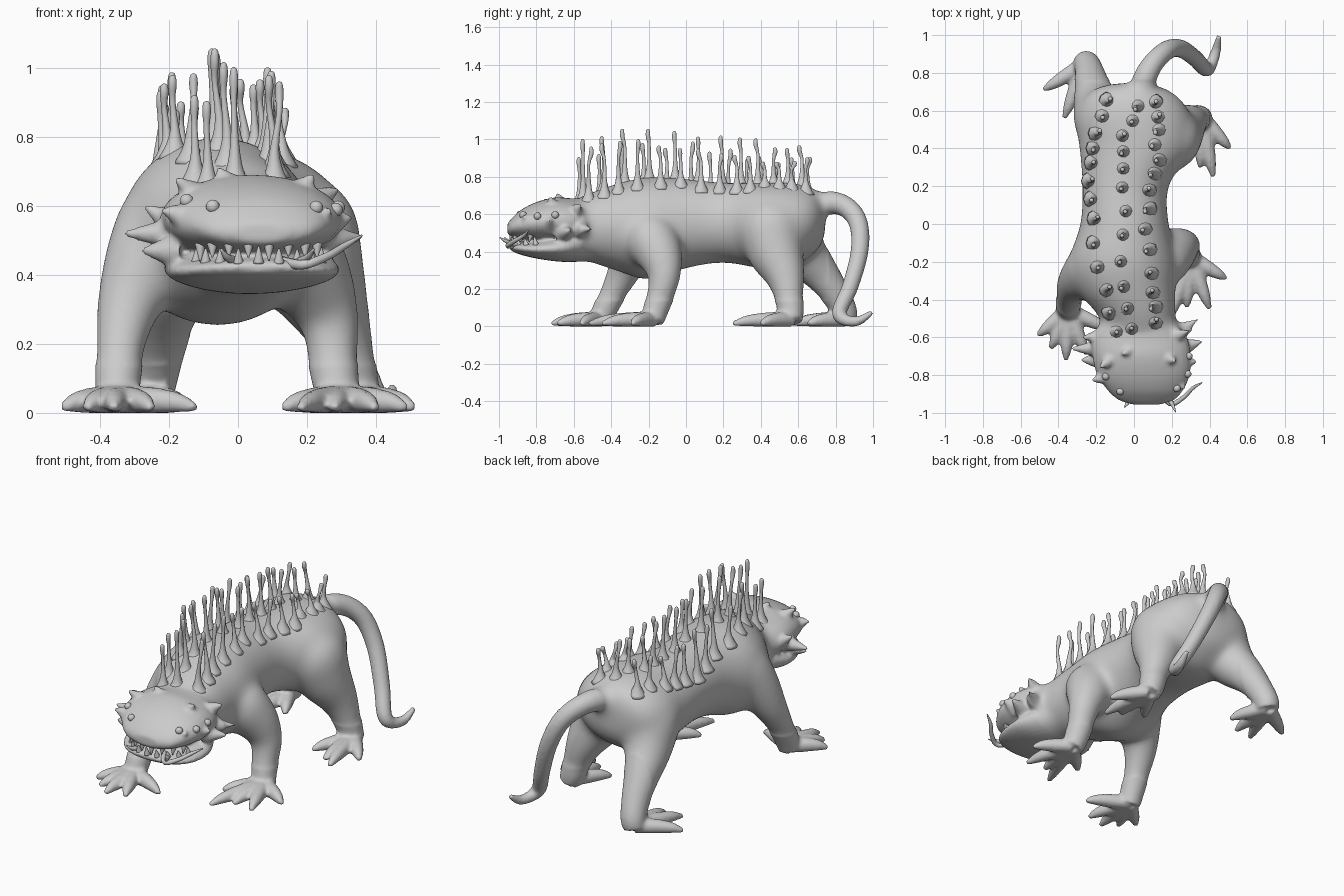
import bpy, bmesh, math, random
from mathutils import Vector
from mathutils.bvhtree import BVHTree

random.seed(4)
old = bpy.data.objects.get("Cube")
if old:
    bpy.data.objects.remove(old, do_unlink=True)

hide = bpy.data.materials.new("grey_hide")
hide.use_nodes = True
hide.diffuse_color = (0.6, 0.6, 0.6, 1)
hide.node_tree.nodes["Principled BSDF"].inputs["Base Color"].default_value = (0.6, 0.6, 0.6, 1)


def smooth_path(points, steps):
    """Catmull-Rom interpolation of equal-length tuples."""
    pts = [Vector(p) for p in points]
    pts = [pts[0] * 2 - pts[1]] + pts + [pts[-1] * 2 - pts[-2]]
    out = []
    for a, b, c, d in zip(pts, pts[1:], pts[2:], pts[3:]):
        for i in range(steps):
            t = i / steps
            out.append(0.5 * (2 * b + (c - a) * t + (2 * a - 5 * b + 4 * c - d) * t * t
                              + (3 * b - a - 3 * c + d) * t ** 3))
    return out + [pts[-2]]


def skin_rings(bm, rings):
    rows = [[bm.verts.new(p) for p in ring] for ring in rings]
    n = len(rows[0])
    for r, s in zip(rows, rows[1:]):
        for i in range(n):
            bm.faces.new((r[i], r[(i + 1) % n], s[(i + 1) % n], s[i]))
    bm.faces.new(rows[0][::-1])
    bm.faces.new(rows[-1])


def hull(bm, stations, sides=32, steps=5):
    """Loft of ellipses along y: (y, centre x, half width, bottom z, top z)."""
    rings = []
    for y, cx, w, lo, hi in smooth_path(stations, steps):
        angles = [math.tau * i / sides for i in range(sides)]
        rings.append([Vector((cx + w * math.cos(a), y, (lo + hi) / 2 + (hi - lo) / 2 * math.sin(a)))
                      for a in angles])
    skin_rings(bm, rings)


def tube(bm, points, sides=16, steps=5):
    """Round tube along a curve of (x, y, z, radius)."""
    path = smooth_path(points, steps)
    centres = [p.to_3d() for p in path]
    rings, turn, last = [], None, None
    for i, c in enumerate(centres):
        t = (centres[min(i + 1, len(path) - 1)] - centres[max(i - 1, 0)]).normalized()
        turn = t.to_track_quat('Z', 'Y') if last is None else last.rotation_difference(t) @ turn
        last = t
        r = max(path[i][3], 0.002)
        rings.append([c + turn @ Vector((r * math.cos(math.tau * k / sides),
                                         r * math.sin(math.tau * k / sides), 0))
                      for k in range(sides)])
    skin_rings(bm, rings)


def spike(bm, base, tip, r):
    b, t = Vector(base), Vector(tip)
    tube(bm, [(*b, r), (*b.lerp(t, 0.5), r * 0.6), (*t, r * 0.15)], 12, 4)


def finish(name, bm):
    bmesh.ops.recalc_face_normals(bm, faces=bm.faces)
    mesh = bpy.data.meshes.new(name)
    bm.to_mesh(mesh)
    bm.free()
    mesh.materials.append(hide)
    ob = bpy.data.objects.new(name, mesh)
    bpy.context.collection.objects.link(ob)
    mesh.shade_smooth()
    return ob


# Torso, head and jaw
bm = bmesh.new()
hull(bm, [(-.62, .03, .17, .39, .66), (-.5, .02, .2, .34, .72), (-.35, -.04, .26, .29, .77),
          (-.2, -.06, .285, .25, .80), (0, -.05, .235, .31, .79), (.2, -.045, .23, .34, .77),
          (.4, .01, .3, .31, .77), (.55, 0, .31, .31, .77), (.66, -.01, .26, .37, .75),
          (.72, -.02, .18, .43, .71), (.745, -.02, .08, .5, .65)])
hull(bm, [(-.5, .02, .19, .38, .69), (-.6, .03, .25, .43, .685), (-.7, .04, .26, .44, .69),
          (-.8, .05, .245, .45, .665), (-.88, .06, .2, .465, .625), (-.93, .065, .15, .48, .58),
          (-.955, .065, .08, .495, .55)])
hull(bm, [(-.5, .02, .18, .35, .57), (-.65, .035, .25, .345, .5), (-.78, .05, .24, .36, .465),
          (-.87, .06, .195, .38, .45), (-.915, .06, .14, .395, .445), (-.94, .06, .08, .41, .435)])

# Legs, each with its toe tips
legs = [
    ([(-.13, -.2, .6, .06), (-.19, -.22, .55, .15), (-.255, -.27, .45, .135),
      (-.315, -.32, .32, .098), (-.34, -.38, .2, .075), (-.348, -.43, .1, .067),
      (-.35, -.46, .03, .062)],
     [(-.51, -.59), (-.44, -.66), (-.36, -.72), (-.25, -.69), (-.12, -.56)]),
    ([(.08, -.22, .56, .06), (.14, -.2, .49, .14), (.215, -.14, .38, .125), (.265, -.115, .27, .09),
      (.275, -.14, .16, .075), (.285, -.165, .08, .067), (.3, -.18, .03, .062)],
     [(.49, -.29), (.4, -.45), (.28, -.44), (.18, -.52), (.13, -.33)]),
    ([(.1, .45, .6, .08), (.16, .45, .54, .18), (.22, .48, .4, .155), (.28, .53, .27, .11),
      (.32, .55, .16, .08), (.34, .56, .08, .07), (.36, .56, .03, .062)],
     [(.51, .4), (.42, .25), (.35, .3), (.23, .36)]),
    ([(-.1, .5, .6, .08), (-.15, .54, .54, .16), (-.19, .62, .4, .135), (-.22, .72, .28, .1),
      (-.235, .8, .17, .078), (-.25, .845, .08, .07), (-.26, .845, .03, .065)],
     [(-.48, .71), (-.37, .56), (-.26, .57), (-.15, .65)]),
]
for path, toes in legs:
    tube(bm, path, 24)
    foot = Vector(path[-1][:2])
    for toe in toes:
        tip = Vector(toe)
        mid, knuckle = foot.lerp(tip, .4), foot.lerp(tip, .75)
        tube(bm, [(*foot, .035, .045), (*mid, .036, .04), (*knuckle, .03, .03), (*tip, .014, .013)])

# Tail
tube(bm, [(.01, .6, .63, .08), (.07, .8, .66, .06), (.16, .91, .58, .052), (.24, .93, .42, .048),
          (.32, .88, .22, .044), (.38, .82, .08, .04), (.41, .85, .035, .032),
          (.435, .92, .03, .026), (.45, .995, .075, .014)], 20)

# Frill and brow horns
horns = [((-.16, -.66, .52), (-.33, -.66, .52)), ((-.16, -.6, .53), (-.27, -.6, .6)),
         ((-.17, -.72, .47), (-.28, -.72, .47)), ((.22, -.58, .52), (.36, -.49, .52)),
         ((.24, -.66, .5), (.36, -.62, .51)), ((.24, -.73, .54), (.33, -.73, .57)),
         ((-.1, -.7, .61), (-.18, -.76, .68)), ((0, -.66, .63), (-.06, -.69, .71)),
         ((.16, -.7, .62), (.22, -.73, .69)), ((.2, -.6, .6), (.29, -.56, .65)),
         ((-.13, -.8, .56), (-.22, -.83, .59)), ((.2, -.82, .55), (.27, -.87, .59))]
for base, tip in horns:
    spike(bm, base, tip, .055)

# Flatten the soles, then fuse everything into one skin
for v in bm.verts:
    v.co.z = max(v.co.z, 0)
body = finish("body", bm)
remesh = body.modifiers.new("fuse", 'REMESH')
remesh.mode = 'VOXEL'
remesh.voxel_size = .01
relax = body.modifiers.new("relax", 'SMOOTH')
relax.factor = .5
relax.iterations = 5
graph = bpy.context.evaluated_depsgraph_get()
fused = bpy.data.meshes.new_from_object(body.evaluated_get(graph), depsgraph=graph)
body.modifiers.clear()
body.data = fused

# Melt the shoulder, hip and neck creases, leaving head, tail and feet crisp
bm = bmesh.new()
bm.from_mesh(fused)
trunk = [v for v in bm.verts if v.co.z > .14 and -.56 < v.co.y < .76]
for i in range(50):
    bmesh.ops.smooth_vert(bm, verts=trunk, factor=.5, use_axis_x=True, use_axis_y=True,
                          use_axis_z=True)
skin = BVHTree.FromBMesh(bm)
bm.to_mesh(fused)
bm.free()
fused.shade_smooth()

# Back spines in three rows: y from front to back, x curve, extra height
bm = bmesh.new()
rows = [(13, [(-.57, -.08), (-.3, -.16), (0, -.21), (.25, -.235), (.45, -.2), (.65, -.15)], .0),
        (12, [(-.55, -.02), (-.3, -.05), (0, -.06), (.25, -.05), (.45, -.05), (.62, .03)], .07),
        (14, [(-.52, .1), (-.3, .09), (0, .05), (.25, .1), (.45, .12), (.64, .12)], .0)]
for count, curve, extra in rows:
    line = smooth_path(curve, 20)
    for i in range(count):
        y, x = line[round(i * (len(line) - 1) / (count - 1))]
        x += random.uniform(-.015, .015)
        z = skin.ray_cast(Vector((x, y, 2)), Vector((0, 0, -1)))[0].z
        top = .9 + extra + .08 * math.cos((y + .15) * 2.2) ** 2 + random.uniform(-.03, .03)
        h, lean = top - z, random.uniform(-.015, .015)
        tube(bm, [(x, y, z - .03, .05), (x, y, z + .012, .026), (x, y, z + h * .28, .013),
                  (x + lean, y, z + h * .65, .0085), (x + lean, y + lean, z + h * .86, .0125),
                  (x + lean, y + lean, z + h * .97, .01), (x + lean, y + lean, top, .003)], 10, 3)
finish("back_spines", bm)

# Teeth along the jaw, alternating upper and lower
bm = bmesh.new()
for i in range(17):
    a = math.radians(-72 + 9 * i)
    x, y = .06 + .19 * math.sin(a), -.745 - .185 * math.cos(a)
    length = random.uniform(.035, .05)
    if i % 2:
        spike(bm, (x, y, .49), (x, y - .01, .49 - length), .016)
    else:
        spike(bm, (x, y, .435), (x, y - .01, .435 + length), .016)
finish("teeth", bm)

# Curled tusks at the mouth corners
bm = bmesh.new()
tube(bm, [(.12, -.86, .44, .016), (.19, -.95, .43, .014), (.26, -.92, .455, .012),
          (.31, -.87, .485, .01), (.36, -.84, .515, .003)], 10)
tube(bm, [(.16, -.88, .43, .013), (.2, -.95, .45, .011), (.22, -.995, .475, .003)], 10)
tube(bm, [(0, -.88, .44, .013), (-.03, -.94, .45, .011), (-.05, -.97, .475, .003)], 10)
finish("tusks", bm)

# Eyes set on the skin
bm = bmesh.new()
for spot in ((-.07, -.88, .59), (-.14, -.8, .6), (.22, -.86, .58), (.27, -.79, .58), (.28, -.7, .59)):
    centre = skin.find_nearest(Vector(spot))[0]
    ball = bmesh.ops.create_uvsphere(bm, u_segments=16, v_segments=10, radius=.02)
    bmesh.ops.translate(bm, verts=ball["verts"], vec=centre)
finish("eyes", bm)
